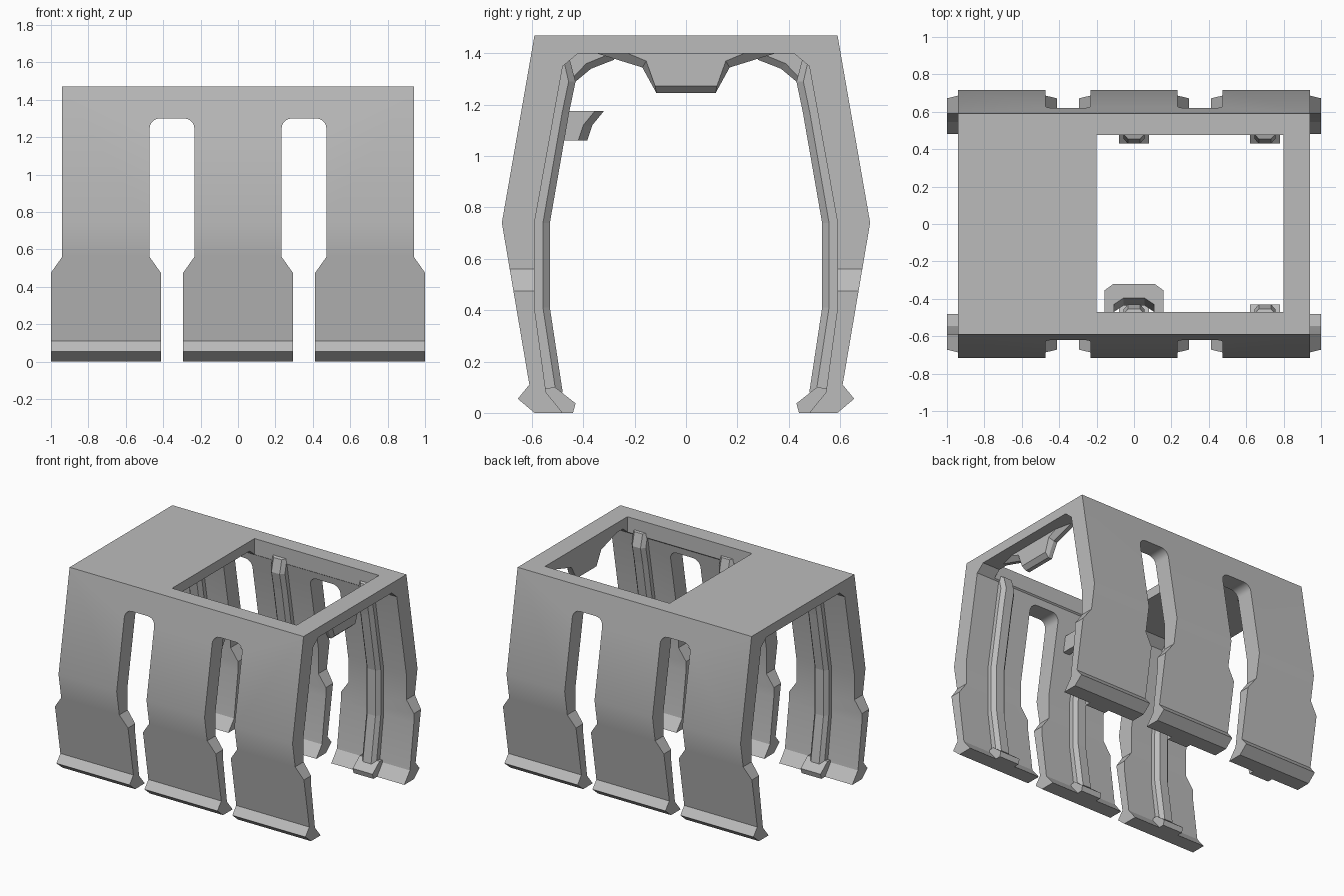
import bpy, bmesh, math
from mathutils import Vector

cube = bpy.data.objects.get("Cube")
if cube:
    bpy.data.objects.remove(cube, do_unlink=True)

grey = bpy.data.materials.new("plain grey")
grey.use_nodes = True
grey.diffuse_color = (0.5, 0.5, 0.5, 1)
grey.node_tree.nodes["Principled BSDF"].inputs["Base Color"].default_value = (0.5, 0.5, 0.5, 1)


def loft(name, rings, closed=False):
    """Skin a list of equal-length rings; cap the ends unless closed."""
    bm = bmesh.new()
    loops = [[bm.verts.new(p) for p in ring] for ring in rings]
    n = len(loops[0])
    pairs = list(zip(loops, loops[1:])) + ([(loops[-1], loops[0])] if closed else [])
    for a, b in pairs:
        for i in range(n):
            j = (i + 1) % n
            bm.faces.new((a[i], a[j], b[j], b[i]))
    if not closed:
        bm.faces.new(loops[0])
        bm.faces.new(loops[-1])
    bmesh.ops.recalc_face_normals(bm, faces=bm.faces)
    mesh = bpy.data.meshes.new(name)
    bm.to_mesh(mesh)
    bm.free()
    mesh.materials.append(grey)
    obj = bpy.data.objects.new(name, mesh)
    bpy.context.collection.objects.link(obj)
    return obj


def along_x(name, yz, x0, x1):
    return loft(name, [[(x, y, z) for y, z in yz] for x in (x0, x1)])


def along_y(name, xz):
    return loft(name, [[(x, y, z) for x, z in xz] for y in (-2, 2)])


def activate(obj):
    for o in bpy.context.selected_objects:
        o.select_set(False)
    obj.select_set(True)
    bpy.context.view_layer.objects.active = obj


def cut(obj, cutter):
    cutter.hide_render = True
    mod = obj.modifiers.new("cut", 'BOOLEAN')
    mod.operation, mod.solver, mod.object = 'DIFFERENCE', 'EXACT', cutter
    activate(obj)
    bpy.ops.object.modifier_apply(modifier=mod.name)
    bpy.data.objects.remove(cutter, do_unlink=True)


# Arched shell, from the outer edge of one foot round to the other
outer = [(.59, 0), (.655, .055), (.61, .11), (.717, .74), (.59, 1.47)]
inner = [(.42, 1.40), (.48, 1.35), (.59, .74), (.59, .41), (.545, .08), (.48, 0)]
mirror = lambda pts: [(-y, z) for y, z in reversed(pts)]
shell = along_x("arched_shell", outer + mirror(outer) + mirror(inner) + inner, -1, 1)

# Rounded slots that split each side into three legs
for side in (-1, 1):
    half, r, top = .12, .055, 1.30
    slot = [(-.06, -1), (-.06, .475), (-half, .56)]
    for k in range(6):
        a = math.pi / 2 * k / 5
        slot.append((-half + r - r * math.cos(a), top - r + r * math.sin(a)))
    slot += [(-x, z) for x, z in reversed(slot)]
    cut(shell, along_y("slot_cutter", [(x + side * .353, z) for x, z in slot]))
    ends = [(.94, 2), (.94, .56), (1, .475), (1.2, .475), (1.2, 2)]
    cut(shell, along_y("end_cutter", [(side * x, z) for x, z in ends]))

# Roof opening
opening = [(-.2, -.47), (.8, -.47), (.8, .475), (-.2, .475)]
cut(shell, loft("opening_cutter", [[(x, y, z) for x, y in opening] for z in (1.17, 2)]))
activate(shell)
bpy.ops.object.shade_smooth_by_angle(angle=math.radians(30))

# Bevelled ribs inside every leg, each with a small toe
path = [((.48, .08), (.60, .09)), ((.53, .41), (.63, .41)), ((.53, .74), (.63, .74)),
        ((.455, 1.17), (.56, 1.17)), ((.43, 1.29), (.54, 1.29))]
wing = [((.37, 1.34), (.44, 1.42)), ((.28, 1.375), (.30, 1.42))]
toe = [(.51, .10), (.43, .037), (.44, 0), (.55, 0), (.59, .09)]
for place, cx in (("right", -.7), ("middle", 0), ("left", .7)):
    tail = wing if place == "right" else [((.455, 1.385), (.54, 1.41))]
    for end, s in (("front", -1), ("back", 1)):
        rings = []
        for face, root in path + tail:
            f, b = Vector(face), Vector(root)
            step = f + (b - f).normalized() * .027
            rings.append([(cx + w, s * p[0], p[1]) for w, p in
                          ((-.033, f), (.033, f), (.057, step), (.057, b), (-.057, b), (-.057, step))])
        loft(f"{place}_{end}_rib", rings)
        along_x(f"{place}_{end}_toe", [(s * y, z) for y, z in toe], cx - .08, cx + .08)

# Bevelled plate hanging under the narrow end of the roof
back = [(.38, 1.41), (.17, 1.345), (.115, 1.245)]
front = [(.25, 1.41), (.155, 1.37), (.12, 1.272)]
loft("hanging_plate", [[(x, y, z) for y, z in pts + mirror(pts)]
                       for x, pts in ((.80, back), (.83, back), (.86, front))])

# Flared loop around the front middle rib
rings = []
for out, hole, z0, z1 in ((-.32, -.395, 1.175, 1.175), (-.365, -.415, 1.12, 1.12),
                          (-.385, -.435, 1.06, 1.06)):
    rings.append((out, hole, z0))
outline = lambda w, c, y, z: [(-w, -.55, z), (-w, y - .035, z), (-c, y, z),
                              (c, y, z), (w, y - .035, z), (w, -.55, z)]
outside = [outline(.158, .11, o, z) for o, h, z in rings]
inside = [outline(.108, .055, h, z) for o, h, z in rings]
loft("rib_loop", [[ring[i] for ring in outside] + [ring[i] for ring in reversed(inside)]
                  for i in range(6)])
